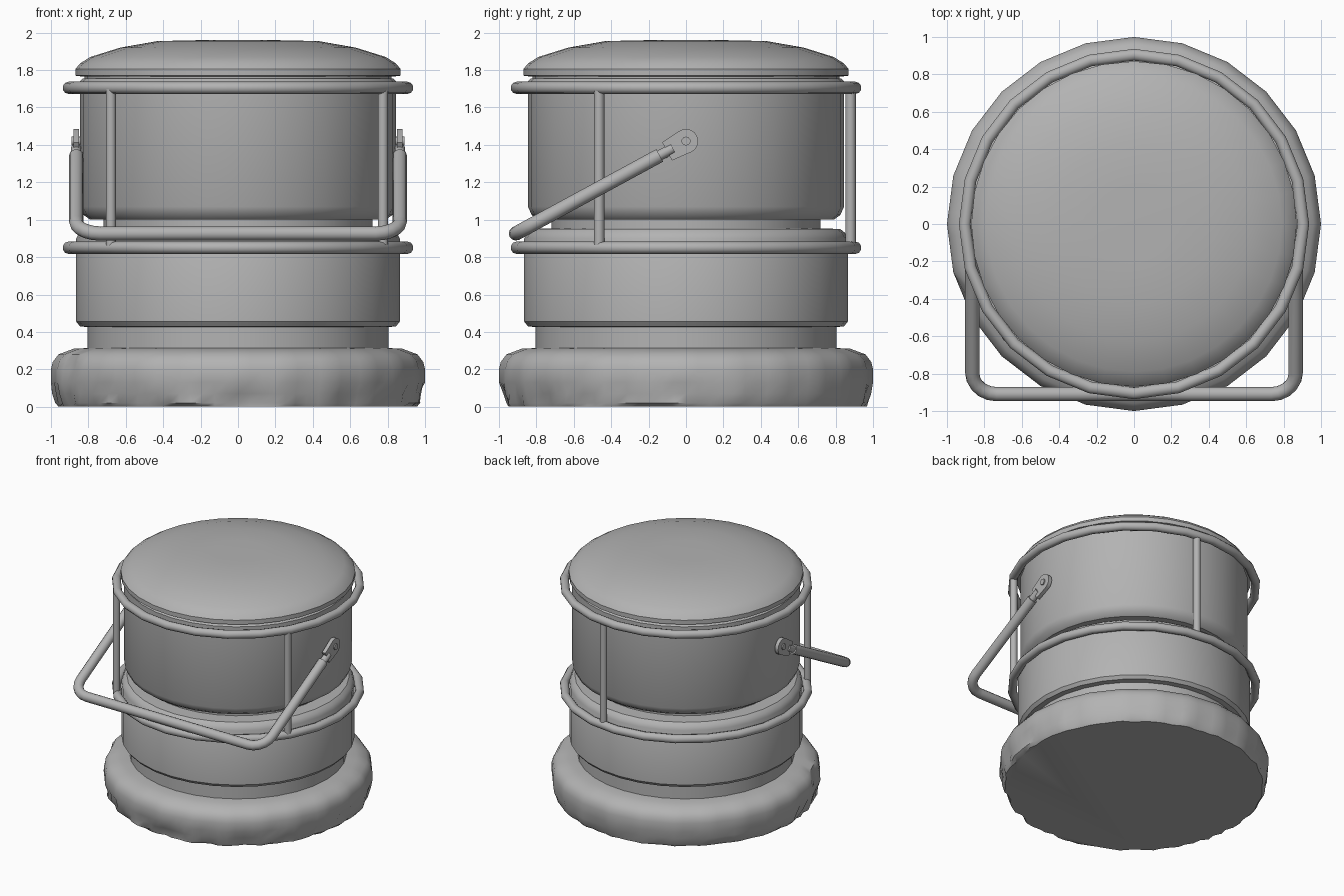
import bpy, bmesh, math, random
from mathutils import Vector

if "Cube" in bpy.data.objects:
    bpy.data.objects.remove(bpy.data.objects["Cube"], do_unlink=True)

random.seed(4)
metal = bpy.data.materials.new("weathered grey")
metal.use_nodes = True
GREY = (0.45, 0.45, 0.45, 1)
metal.diffuse_color = GREY
metal.node_tree.nodes["Principled BSDF"].inputs["Base Color"].default_value = GREY


def finish(name, bm, angle=35):
    bmesh.ops.recalc_face_normals(bm, faces=bm.faces)
    mesh = bpy.data.meshes.new(name)
    bm.to_mesh(mesh)
    bm.free()
    mesh.materials.append(metal)
    obj = bpy.data.objects.new(name, mesh)
    bpy.context.collection.objects.link(obj)
    bpy.ops.object.select_all(action='DESELECT')
    bpy.context.view_layer.objects.active = obj
    obj.select_set(True)
    bpy.ops.object.shade_smooth_by_angle(angle=math.radians(angle))
    return obj


def lathe(profile, sides):
    """Closed solid of revolution from (radius, height) pairs, bottom to top."""
    bm = bmesh.new()
    rows = []
    for r, z in profile:
        rows.append([bm.verts.new((r * math.sin(math.tau * i / sides),
                                   -r * math.cos(math.tau * i / sides), z))
                     for i in range(sides)])
    for low, high in zip(rows, rows[1:]):
        for i in range(sides):
            j = (i + 1) % sides
            bm.faces.new((low[i], low[j], high[j], high[i]))
    bm.faces.new(rows[0])
    bm.faces.new(rows[-1])
    return bm


def tube(name, points, radius, closed=False, sides=10):
    """Round bar swept along a path."""
    bm = bmesh.new()
    pts = [Vector(p) for p in points]
    n = len(pts)
    rows = []
    up = Vector((0, 0, 1))
    for k, p in enumerate(pts):
        a = pts[(k - 1) % n] if closed or k else p
        b = pts[(k + 1) % n] if closed or k < n - 1 else p
        t = (b - a).normalized()
        if abs(t.dot(up)) > 0.95:
            up = Vector((0, 1, 0))
        u = (up - t * up.dot(t)).normalized()
        v = t.cross(u)
        if not closed:
            up = u
        rows.append([bm.verts.new(p + radius * (u * math.cos(math.tau * i / sides)
                                                + v * math.sin(math.tau * i / sides)))
                     for i in range(sides)])
    for k in range(n if closed else n - 1):
        a, b = rows[k], rows[(k + 1) % n]
        for i in range(sides):
            j = (i + 1) % sides
            bm.faces.new((a[i], a[j], b[j], b[i]))
    if not closed:
        bm.faces.new(rows[0])
        bm.faces.new(rows[-1])
    return finish(name, bm, 50)


# Chipped base: subdivided drum, worn along the lower rim and dented at the front
bm = lathe([(0.97, 0), (0.985, 0.02), (0.995, 0.07), (1, 0.13), (1, 0.2),
            (0.99, 0.24), (0.96, 0.28), (0.88, 0.31), (0.78, 0.315)], 24)
around = [e for e in bm.edges if abs(e.verts[0].co.z - e.verts[1].co.z) < 1e-4]
bmesh.ops.subdivide_edges(bm, edges=around, cuts=3, use_grid_fill=False)
dents = [(0, 0.03, 0.09, 0.06), (0.35, 0.16, 0.05, 0.03), (-0.9, 0.22, 0.06, 0.03),
         (0.6, 0.03, 0.1, 0.04), (-0.45, 0.02, 0.1, 0.03)]
for v in bm.verts:
    flat = Vector((v.co.x, v.co.y, 0))
    cut = 0
    if v.co.z < 0.09:
        cut = random.uniform(0, 0.028 if v.co.y < 0 else 0.014)
    if v.co.y < 0.1:
        for x, z, size, depth in dents:
            d = math.hypot(v.co.x - x, v.co.z - z) / size
            cut = max(cut, depth * (1 - d))
    v.co -= flat * cut
finish("base", bm, 40)

# Drum body, from the lower neck up to the rim beneath the lid
finish("lower_neck", lathe([(0.805, 0.3), (0.805, 0.45)], 32))
finish("lower_drum", lathe([(0.8, 0.425), (0.845, 0.43), (0.865, 0.455), (0.865, 0.9),
                            (0.85, 0.93), (0.825, 0.95), (0.7, 0.955)], 32))
finish("middle_neck", lathe([(0.72, 0.94), (0.72, 1.02)], 32))
finish("upper_drum", lathe([(0.72, 1.0), (0.79, 1.0), (0.825, 1.025), (0.845, 1.07),
                            (0.845, 1.74), (0.83, 1.755)], 32))
finish("lid_neck", lathe([(0.82, 1.74), (0.82, 1.78)], 32))

# Domed lid
finish("lid", lathe([(0.83, 1.765), (0.87, 1.77), (0.87, 1.805), (0.845, 1.835),
                     (0.79, 1.87), (0.63, 1.92), (0.43, 1.955), (0.2, 1.96)], 32))

# Guard cage: two hoops joined by three posts
for name, z in (("lower_hoop", 0.85), ("upper_hoop", 1.705)):
    tube(name, [(0.905 * math.sin(math.tau * i / 24), 0.905 * math.cos(math.tau * i / 24), z)
                for i in range(24)], 0.033, closed=True)
for name, x, y in (("right_post", -0.68, -0.6), ("left_post", 0.775, -0.465),
                   ("back_post", 0.13, 0.88)):
    tube(name, [(x, y, 0.86), (x, y, 1.7)], 0.028)

# Swinging handle, laid out in a tilted plane: s runs from the pivot along the arm
PIVOT_Z = 1.42
tilt = math.radians(28.5)


def on_arm(x, s):
    return (x, -s * math.cos(tilt), PIVOT_Z - s * math.sin(tilt))


half, reach, bend = 0.865, 1.035, 0.13
corner = [(half - bend + bend * math.cos(a), reach - bend + bend * math.sin(a))
          for a in (math.pi / 2 * i / 5 for i in range(6))]
side = [(half, 0.16)] + corner
path = side + [(-x, s) for x, s in reversed(side)]
tube("handle", [on_arm(x, s) for x, s in path], 0.038, sides=12)

# Handle ends: thin neck, rounded lug and pivot pin on each side
for name, sign in (("left", 1), ("right", -1)):
    x = sign * half
    tube(name + "_handle_neck", [on_arm(x, 0.08), on_arm(x, 0.18)], 0.028)
    outline = [(0.115, 0.055), (0.115, -0.055)]
    outline += [(-0.065 * math.sin(a), -0.065 * math.cos(a))
                for a in (math.pi * i / 10 for i in range(11))]
    bm = bmesh.new()
    verts = []
    for s, w in outline:
        p = Vector(on_arm(x - 0.015, s))
        p += w * Vector((0, -math.sin(tilt), math.cos(tilt)))
        verts.append(bm.verts.new(p))
    face = bm.faces.new(verts)
    out = bmesh.ops.extrude_face_region(bm, geom=[face])
    bmesh.ops.translate(bm, vec=(0.03, 0, 0),
                        verts=[g for g in out["geom"] if isinstance(g, bmesh.types.BMVert)])
    finish(name + "_handle_lug", bm)
    tube(name + "_pivot_pin", [on_arm(sign * 0.82, 0), on_arm(sign * 0.89, 0)], 0.024)
